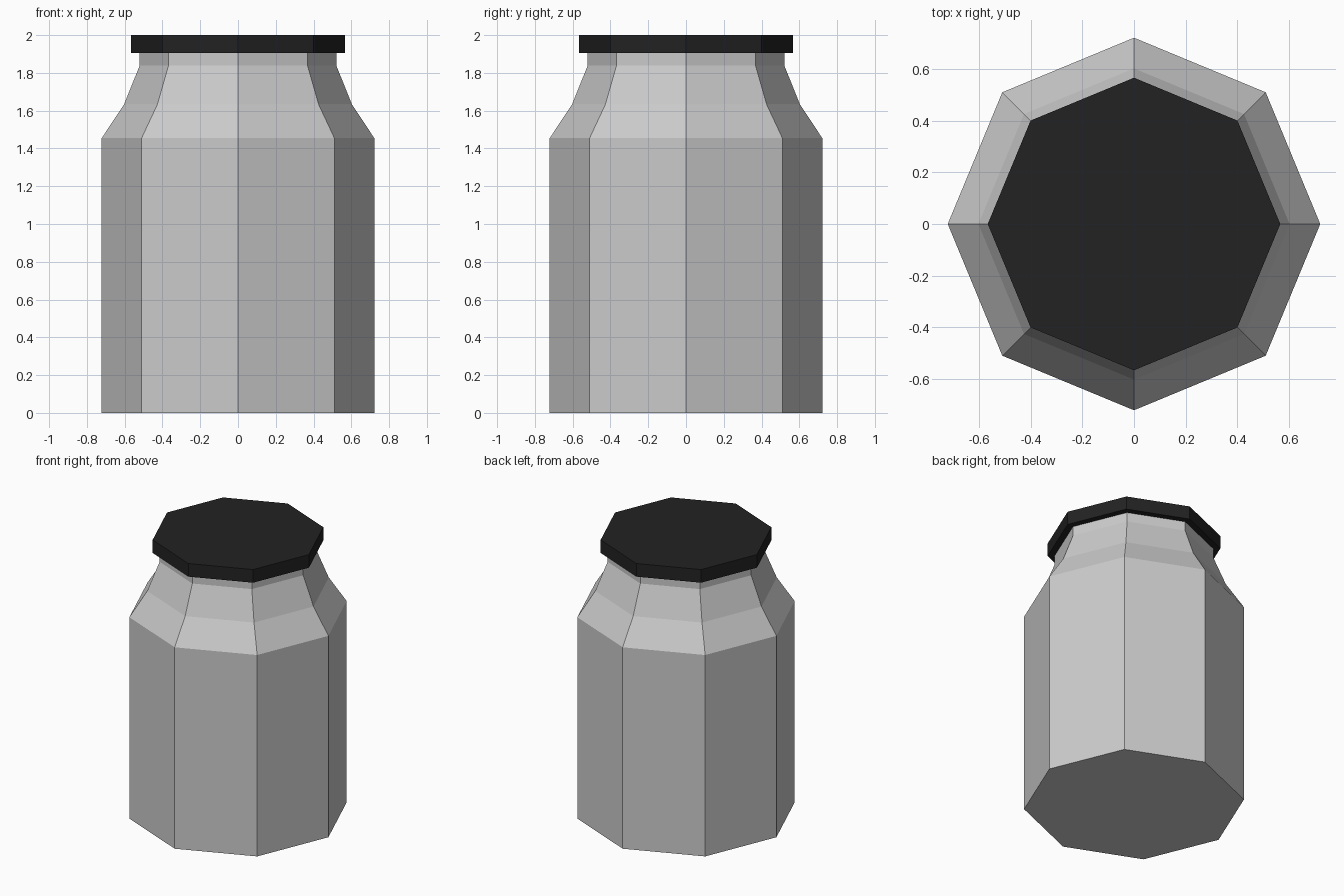
import bpy
import bmesh
from math import cos, sin, tau

SIDES = 8


def make_material(name, colour):
    mat = bpy.data.materials.new(name)
    mat.use_nodes = True
    mat.diffuse_color = colour
    bsdf = next(n for n in mat.node_tree.nodes if n.type == 'BSDF_PRINCIPLED')
    bsdf.inputs["Base Color"].default_value = colour
    return mat


def lathe(name, profile, material):
    """Closed, flat-shaded octagonal solid from (radius, height) pairs."""
    bm = bmesh.new()
    rings = [[bm.verts.new((r * cos(tau * i / SIDES), r * sin(tau * i / SIDES), z))
              for i in range(SIDES)] for r, z in profile]
    for low, high in zip(rings, rings[1:]):
        for i in range(SIDES):
            j = (i + 1) % SIDES
            bm.faces.new((low[i], low[j], high[j], high[i]))
    bm.faces.new(rings[0][::-1])
    bm.faces.new(rings[-1])
    mesh = bpy.data.meshes.new(name)
    bm.to_mesh(mesh)
    bm.free()
    mesh.materials.append(material)
    obj = bpy.data.objects.new(name, mesh)
    bpy.context.collection.objects.link(obj)
    return obj


cube = bpy.data.objects.get("Cube")
if cube:
    bpy.data.objects.remove(cube, do_unlink=True)

light_grey = make_material("light grey", (0.6, 0.6, 0.6, 1))
black = make_material("black", (0.016, 0.016, 0.016, 1))

# Jar body: straight wall, two-step shoulder and short neck
lathe("jar_body", [(0.722, 0), (0.722, 1.454), (0.603, 1.634),
                   (0.521, 1.838), (0.521, 1.91)], light_grey)

# Wide flat lid
lathe("jar_lid", [(0.567, 1.905), (0.567, 2)], black)
